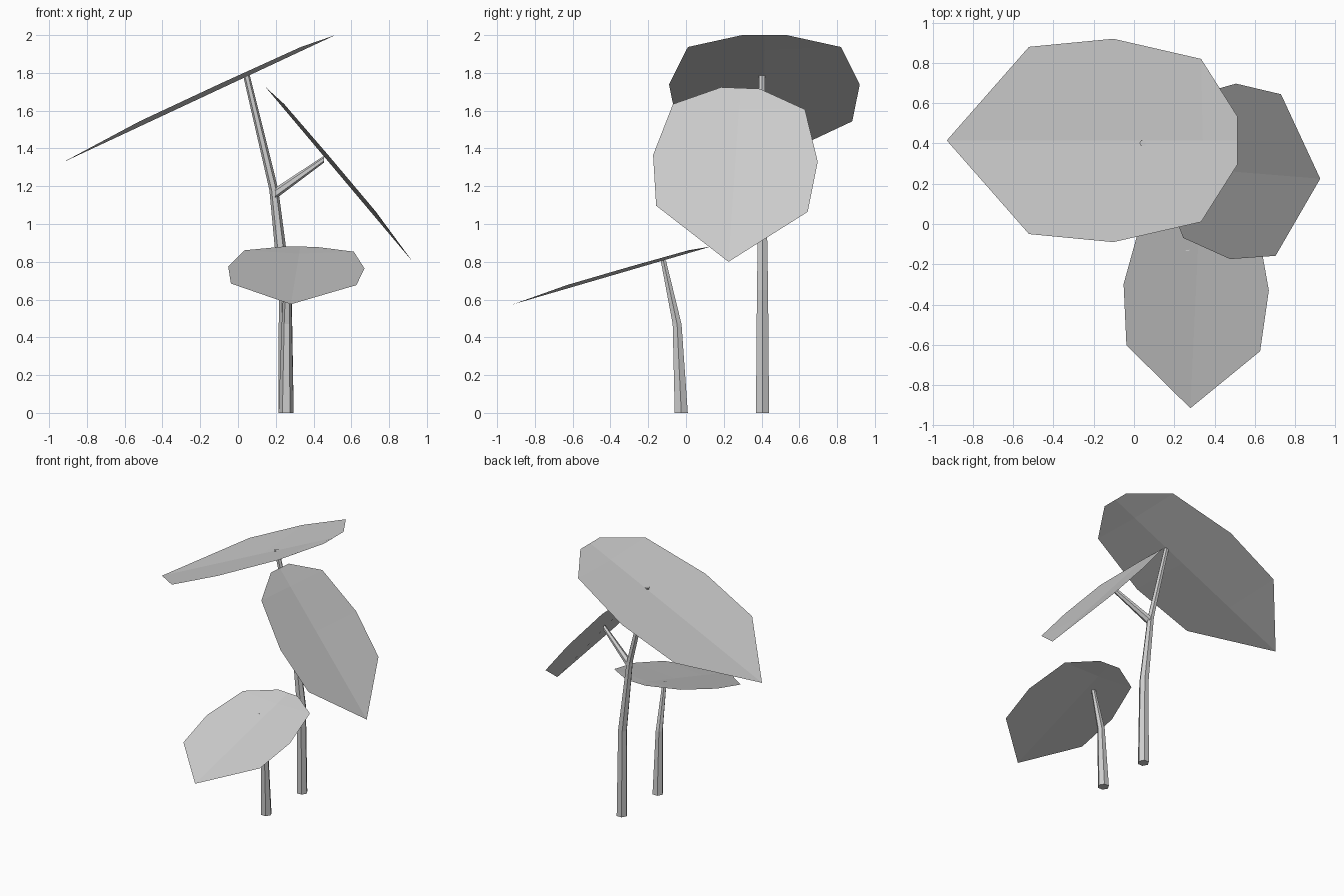
import bpy
import bmesh
import math
from mathutils import Vector

cube = bpy.data.objects.get("Cube")
if cube:
    bpy.data.objects.remove(cube, do_unlink=True)

grey = bpy.data.materials.new("plain_grey")
grey.use_nodes = True
color = (0.62, 0.62, 0.62, 1)
grey.diffuse_color = color
grey.node_tree.nodes["Principled BSDF"].inputs["Base Color"].default_value = color


def finish(name, bm):
    mesh = bpy.data.meshes.new(name)
    bm.to_mesh(mesh)
    bm.free()
    mesh.materials.append(grey)
    obj = bpy.data.objects.new(name, mesh)
    bpy.context.collection.objects.link(obj)
    return obj


# Shared leaf outline: fraction of length, half width, lift of the rim
OUTLINE = [(0.29, 0.465, 0.025), (0.58, 0.505, 0.025),
           (0.88, 0.405, 0.02), (1, 0.118, 0)]


def leaf(name, tip, base, facing, size):
    """Thin sheet folded along a straight midrib, pointed at the tip."""
    tip, base = Vector(tip), Vector(base)
    axis = base - tip
    side = Vector(facing).cross(axis).normalized()
    up = axis.cross(side).normalized()
    bm = bmesh.new()
    point = bm.verts.new(tip)
    rib, rims = [], {1: [], -1: []}
    for along, width, lift in OUTLINE:
        center = tip + axis * along
        rib.append(bm.verts.new(center))
        for sign, rim in rims.items():
            rim.append(bm.verts.new(center + size * (side * width * sign + up * lift)))
    for sign, rim in rims.items():
        faces = [[point, rib[0], rim[0]]]
        for i in range(len(rib) - 1):
            faces.append([rib[i], rib[i + 1], rim[i + 1], rim[i]])
        for corners in faces:
            bm.faces.new(corners if sign > 0 else corners[::-1])
    bm.normal_update()
    return finish(name, bm)


def stem(name, rings, first, second):
    """Tapered six-sided tube; first and second span the ring plane."""
    first, second = Vector(first), Vector(second)
    bm = bmesh.new()
    loops = []
    for center, radius in rings:
        loops.append([bm.verts.new(Vector(center) + radius * (
            first * math.cos(k * math.pi / 3) + second * math.sin(k * math.pi / 3)))
            for k in range(6)])
    for low, high in zip(loops, loops[1:]):
        for k in range(6):
            n = (k + 1) % 6
            bm.faces.new((low[k], low[n], high[n], high[k]))
    bm.faces.new(loops[0][::-1])
    bm.faces.new(loops[-1])
    bmesh.ops.recalc_face_normals(bm, faces=bm.faces)
    return finish(name, bm)


X, Y, Z = (1, 0, 0), (0, 1, 0), (0, 0, 1)

# Leaves
leaf("top_leaf", (-0.93, 0.415, 1.325), (0.515, 0.415, 2), (-0.42, 0, 0.9), 1)
leaf("side_leaf", (0.925, 0.225, 0.8), (0.15, 0.288, 1.72), (0.77, 0, 0.64), 0.864)
leaf("low_leaf", (0.28, -0.915, 0.575), (0.33, 0.13, 0.88), (0, -0.28, 0.96), 0.715)

# Tall stem with its side branch
stem("tall_stem", [((0.255, 0.405, 0), 0.04), ((0.25, 0.405, 0.65), 0.034),
                   ((0.19, 0.405, 1.18), 0.024), ((0.045, 0.402, 1.787), 0.018)], X, Y)
stem("side_branch", [((0.195, 0.4, 1.16), 0.03), ((0.455, 0.33, 1.343), 0.018)], Z, Y)

# Short stem under the low leaf
stem("short_stem", [((0.255, -0.025, 0), 0.04), ((0.258, -0.047, 0.47), 0.027),
                    ((0.265, -0.12, 0.807), 0.016)], X, Y)
